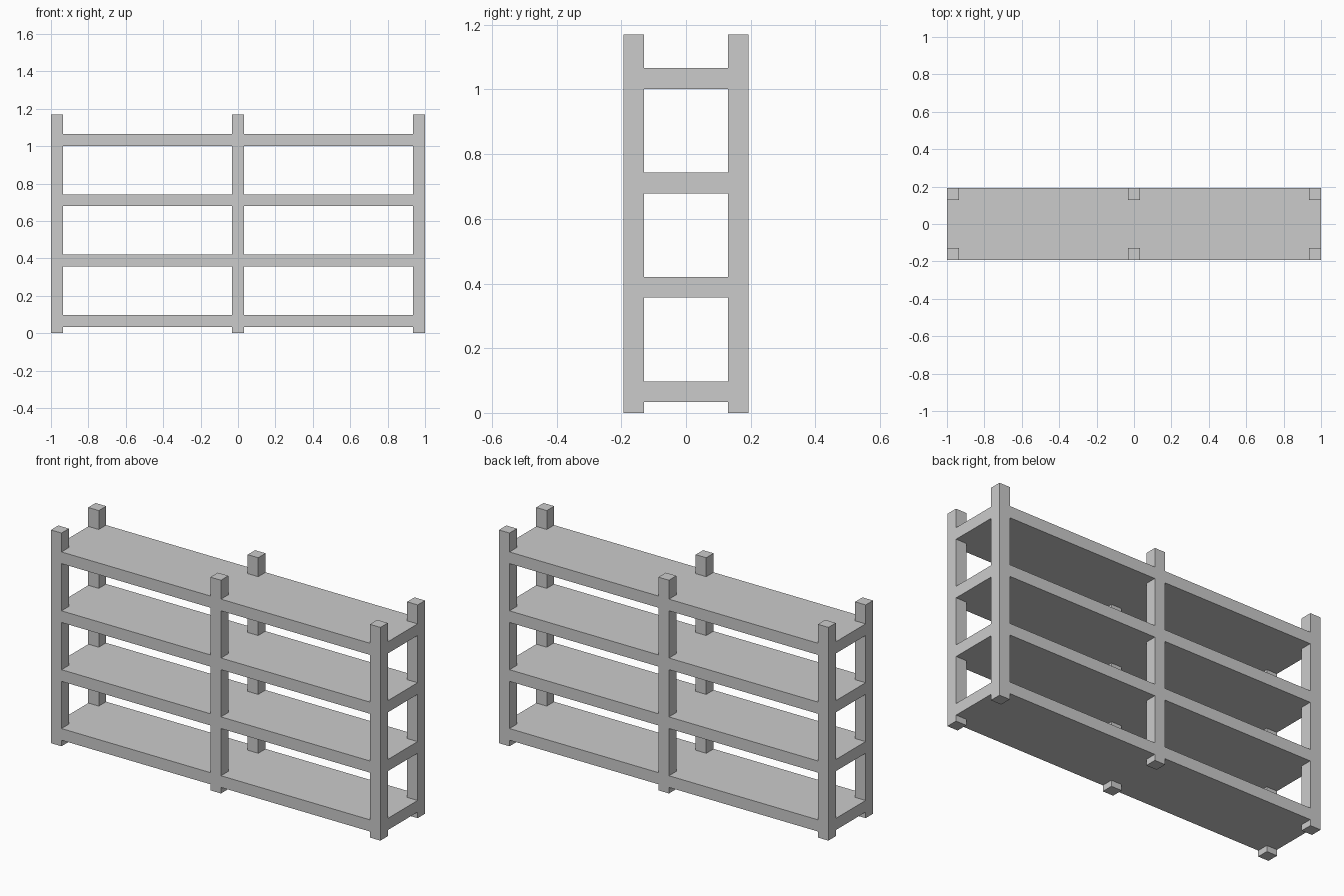
import bpy

if "Cube" in bpy.data.objects:
    bpy.data.objects.remove(bpy.data.objects["Cube"])

W, D, H = 2.0, 0.387, 1.17   # overall size
POST = 0.064                 # square post width
THICK = 0.064                # shelf thickness
INSET = 0.0005               # keeps shelf edges just behind the post faces


def box(name, size, center):
    bpy.ops.mesh.primitive_cube_add(size=1, location=center)
    ob = bpy.context.object
    ob.name = name
    ob.scale = size
    bpy.ops.object.transform_apply(location=False, rotation=False, scale=True)
    return ob


# Six upright posts: left, middle and right, front and back
px, py = (W - POST) / 2, (D - POST) / 2
for side, x in (("left", -px), ("middle", 0), ("right", px)):
    for face, y in (("front", -py), ("back", py)):
        box(f"{face}_{side}_post", (POST, POST, H), (x, y, H / 2))

# Four evenly spaced shelves
for i in range(4):
    z = 0.033 + THICK / 2 + i * 0.323
    box(f"shelf_{i + 1}", (W - 2 * INSET, D - 2 * INSET, THICK), (0, 0, z))
